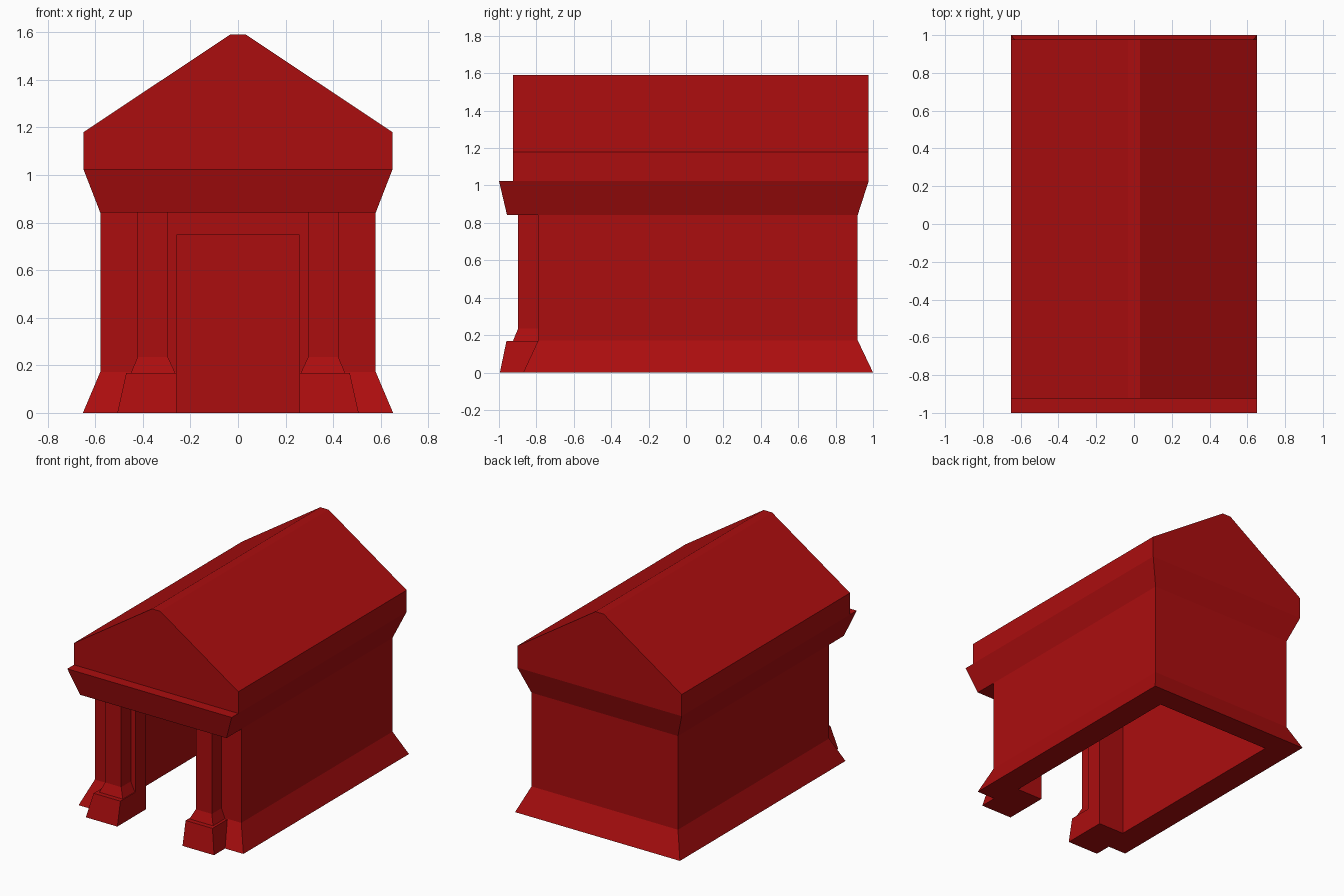
import bpy, bmesh

if "Cube" in bpy.data.objects:
    bpy.data.objects.remove(bpy.data.objects["Cube"])

red = bpy.data.materials.new("red_stone")
red.diffuse_color = (0.41, 0.004, 0.0045, 1)
red.use_nodes = True
red.node_tree.nodes["Principled BSDF"].inputs["Base Color"].default_value = red.diffuse_color


def loft(name, rings, cap_top=True, mirror=False):
    """Skin a stack of matching closed rings of 3D points."""
    bm = bmesh.new()
    loops = [[bm.verts.new(p) for p in ring] for ring in rings]
    n = len(loops[0])
    for a, b in zip(loops, loops[1:]):
        for i in range(n):
            j = (i + 1) % n
            bm.faces.new((a[i], a[j], b[j], b[i]))
    bm.faces.new(loops[0][::-1])
    if cap_top:
        bm.faces.new(loops[-1])
    bmesh.ops.recalc_face_normals(bm, faces=bm.faces)
    mesh = bpy.data.meshes.new(name)
    bm.to_mesh(mesh)
    bm.free()
    mesh.materials.append(red)
    obj = bpy.data.objects.new(name, mesh)
    bpy.context.collection.objects.link(obj)
    if mirror:
        obj.modifiers.new("Mirror", 'MIRROR').use_axis[0] = True
    return obj


def rect(x0, x1, y0, y1, z):
    return [(x0, y0, z), (x1, y0, z), (x1, y1, z), (x0, y1, z)]


def wall_ring(side, front, back, z):
    """Plan of the hollow chamber, open at the doorway."""
    half = [(side, back), (side, front), (0.258, front),
            (0.258, -0.67), (0.463, -0.67), (0.463, 0.832)]
    plan = half + [(-x, y) for x, y in reversed(half)]
    return [(x, y, z) for x, y in plan]


TOP = 0.842  # underside of the cornice

# Chamber walls with flared foot
loft("walls", [wall_ring(0.652, -0.87, 1.0, 0),
               wall_ring(0.579, -0.79, 0.918, 0.172),
               wall_ring(0.579, -0.79, 0.918, TOP)], cap_top=False)

# Lintel over the doorway
loft("door_lintel", [rect(-0.258, 0.258, -0.79, -0.67, 0.748),
                     rect(-0.258, 0.258, -0.79, -0.67, TOP)], cap_top=False)

# Front columns on tapered plinths
loft("column_plinth", [rect(0.258, 0.507, -0.995, -0.79, 0),
                       rect(0.258, 0.47, -0.96, -0.79, 0.168)], mirror=True)
loft("column_shaft", [rect(0.264, 0.45, -0.925, -0.79, 0.168),
                      rect(0.295, 0.422, -0.898, -0.79, 0.235),
                      rect(0.295, 0.422, -0.898, -0.79, TOP)],
     cap_top=False, mirror=True)

# Cornice flaring out above the walls
loft("cornice", [rect(-0.579, 0.579, -0.957, 0.918, TOP),
                 rect(-0.65, 0.65, -1.0, 0.977, 1.025)])

# Gabled roof with a narrow flat ridge
gable = [(-0.65, 1.025), (0.65, 1.025), (0.65, 1.18),
         (0.033, 1.59), (-0.033, 1.59), (-0.65, 1.18)]
loft("roof", [[(x, y, z) for x, z in gable] for y in (-0.925, 0.977)])
